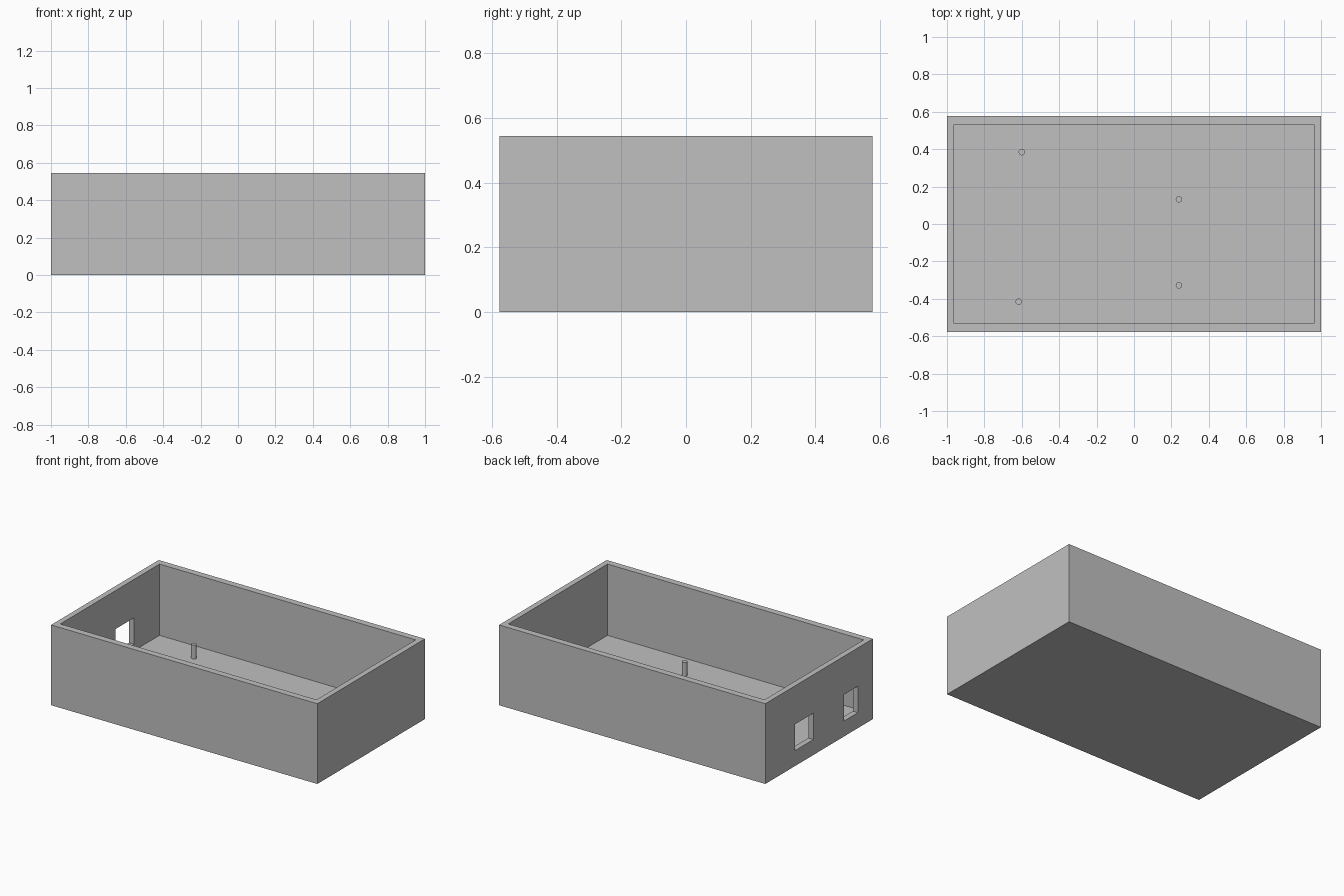
import bpy
import bmesh
from mathutils import Matrix, Vector

default = bpy.data.objects.get("Cube")
if default:
    bpy.data.objects.remove(default, do_unlink=True)

grey = bpy.data.materials.new("light_grey")
grey.use_nodes = True
colour = (0.53, 0.53, 0.53, 1)
grey.diffuse_color = colour
grey.node_tree.nodes["Principled BSDF"].inputs["Base Color"].default_value = colour

HALF_X, HALF_Y, HEIGHT = 1.0, 0.577, 0.545
INNER_X, INNER_Y, FLOOR = 0.962, 0.532, 0.061


def finish(name, bm):
    mesh = bpy.data.meshes.new(name)
    bm.to_mesh(mesh)
    bm.free()
    mesh.materials.append(grey)
    obj = bpy.data.objects.new(name, mesh)
    bpy.context.scene.collection.objects.link(obj)
    return obj


def box(name, low, high):
    low, high = Vector(low), Vector(high)
    bm = bmesh.new()
    matrix = Matrix.Translation((low + high) / 2) @ Matrix.Diagonal((*(high - low), 1))
    bmesh.ops.create_cube(bm, size=1, matrix=matrix)
    return finish(name, bm)


def cut(target, cutter):
    cutter.hide_render = True
    cutter.hide_viewport = True
    cutter.display_type = 'WIRE'
    mod = target.modifiers.new(cutter.name, 'BOOLEAN')
    mod.operation = 'DIFFERENCE'
    mod.solver = 'EXACT'
    mod.object = cutter


# Open tray with walls and floor
tray = box("tray", (-HALF_X, -HALF_Y, 0), (HALF_X, HALF_Y, HEIGHT))
cut(tray, box("cavity_cutter", (-INNER_X, -INNER_Y, FLOOR), (INNER_X, INNER_Y, HEIGHT + 0.1)))

# Two port openings through one end wall
for name, y0, y1 in (("wide_port_cutter", 0.062, 0.258), ("narrow_port_cutter", -0.416, -0.266)):
    cut(tray, box(name, (-HALF_X - 0.1, y0, 0.105), (-INNER_X + 0.05, y1, 0.284)))

# Mounting pins standing on the floor
PIN_TOP, PIN_RADIUS = 0.156, 0.017
pins = {"back_right": (-0.6, 0.384), "front_right": (-0.617, -0.415),
        "back_left": (0.24, 0.132), "front_left": (0.24, -0.328)}
for place, (x, y) in pins.items():
    bm = bmesh.new()
    bottom = FLOOR - 0.01
    bmesh.ops.create_cone(bm, cap_ends=True, segments=24, radius1=PIN_RADIUS,
                          radius2=PIN_RADIUS, depth=PIN_TOP - bottom,
                          matrix=Matrix.Translation((x, y, (PIN_TOP + bottom) / 2)))
    pin = finish(place + "_pin", bm)
    bpy.ops.object.select_all(action='DESELECT')
    pin.select_set(True)
    bpy.context.view_layer.objects.active = pin
    bpy.ops.object.shade_smooth_by_angle()
